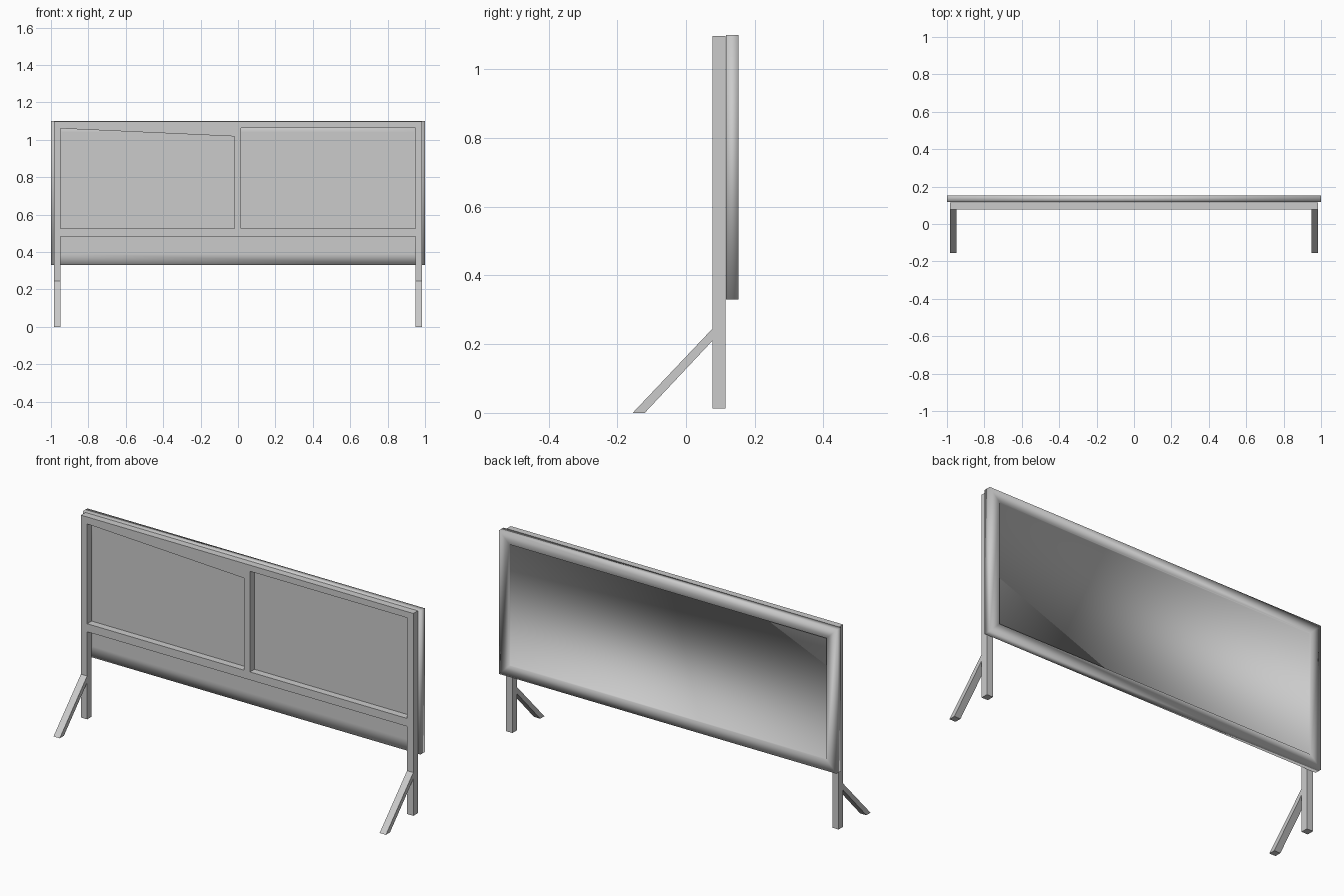
import bpy
import bmesh

cube = bpy.data.objects.get("Cube")
if cube:
    bpy.data.objects.remove(cube, do_unlink=True)

grey = bpy.data.materials.new("light grey")
grey.use_nodes = True
colour = (0.6, 0.6, 0.6, 1)
grey.diffuse_color = colour
grey.node_tree.nodes["Principled BSDF"].inputs["Base Color"].default_value = colour


def finish(name, bm, smooth=False):
    """Turn a bmesh into a named grey object."""
    bmesh.ops.recalc_face_normals(bm, faces=bm.faces)
    for f in bm.faces:
        f.smooth = smooth
    mesh = bpy.data.meshes.new(name)
    bm.to_mesh(mesh)
    bm.free()
    mesh.materials.append(grey)
    obj = bpy.data.objects.new(name, mesh)
    bpy.context.collection.objects.link(obj)
    return obj


def prism(name, outline, direction):
    """Extrude a flat outline along a direction."""
    bm = bmesh.new()
    face = bm.faces.new([bm.verts.new(p) for p in outline])
    result = bmesh.ops.extrude_face_region(bm, geom=[face], use_keep_orig=True)
    moved = [v for v in result["geom"] if isinstance(v, bmesh.types.BMVert)]
    bmesh.ops.translate(bm, verts=moved, vec=direction)
    return finish(name, bm)


FRONT, BACK = 0.077, 0.115      # depth of the support frame
POST_IN, POST_OUT = 0.948, 0.985


def frame_part(name, outline):
    prism(name, [(x, FRONT, z) for x, z in outline], (0, BACK - FRONT, 0))


def bar(name, x0, x1, z0, z1):
    frame_part(name, [(x0, z0), (x1, z0), (x1, z1), (x0, z1)])


# Posts with slanted ground braces
for side, s in (("left", 1), ("right", -1)):
    bar(side + "_post", s * POST_IN, s * POST_OUT, 0.013, 1.097)
    slant = [(FRONT, 0.245), (-0.155, 0), (-0.12, 0), (FRONT, 0.21)]
    prism(side + "_brace", [(s * POST_IN, y, z) for y, z in slant],
          (s * (POST_OUT - POST_IN), 0, 0))

# Rails between the posts; the upper one tapers on the right half
bar("middle_rail", -POST_IN, POST_IN, 0.482, 0.525)
bar("centre_post", -0.019, 0.017, 0.525, 1.064)
frame_part("top_rail", [(-POST_IN, 1.097), (POST_IN, 1.097), (POST_IN, 1.064),
                        (-0.019, 1.064), (-0.019, 1.018), (-POST_IN, 1.06)])

# Display board: nested rectangles joined into a rim with a recessed screen
RIM = 0.06
rings = [(RIM, 0.117), (0, 0.117), (0, 0.153), (RIM, 0.153), (RIM, 0.143)]
bm = bmesh.new()
loops = []
for inset, y in rings:
    x, low, high = 1 - inset, 0.33 + inset, 1.1 - inset
    loops.append([bm.verts.new(p) for p in
                  ((-x, y, low), (x, y, low), (x, y, high), (-x, y, high))])
for a, b in zip(loops, loops[1:]):
    for i in range(4):
        j = (i + 1) % 4
        bm.faces.new((a[i], a[j], b[j], b[i]))
bm.faces.new(loops[0])
bm.faces.new(loops[-1])
finish("display_board", bm, smooth=True)
